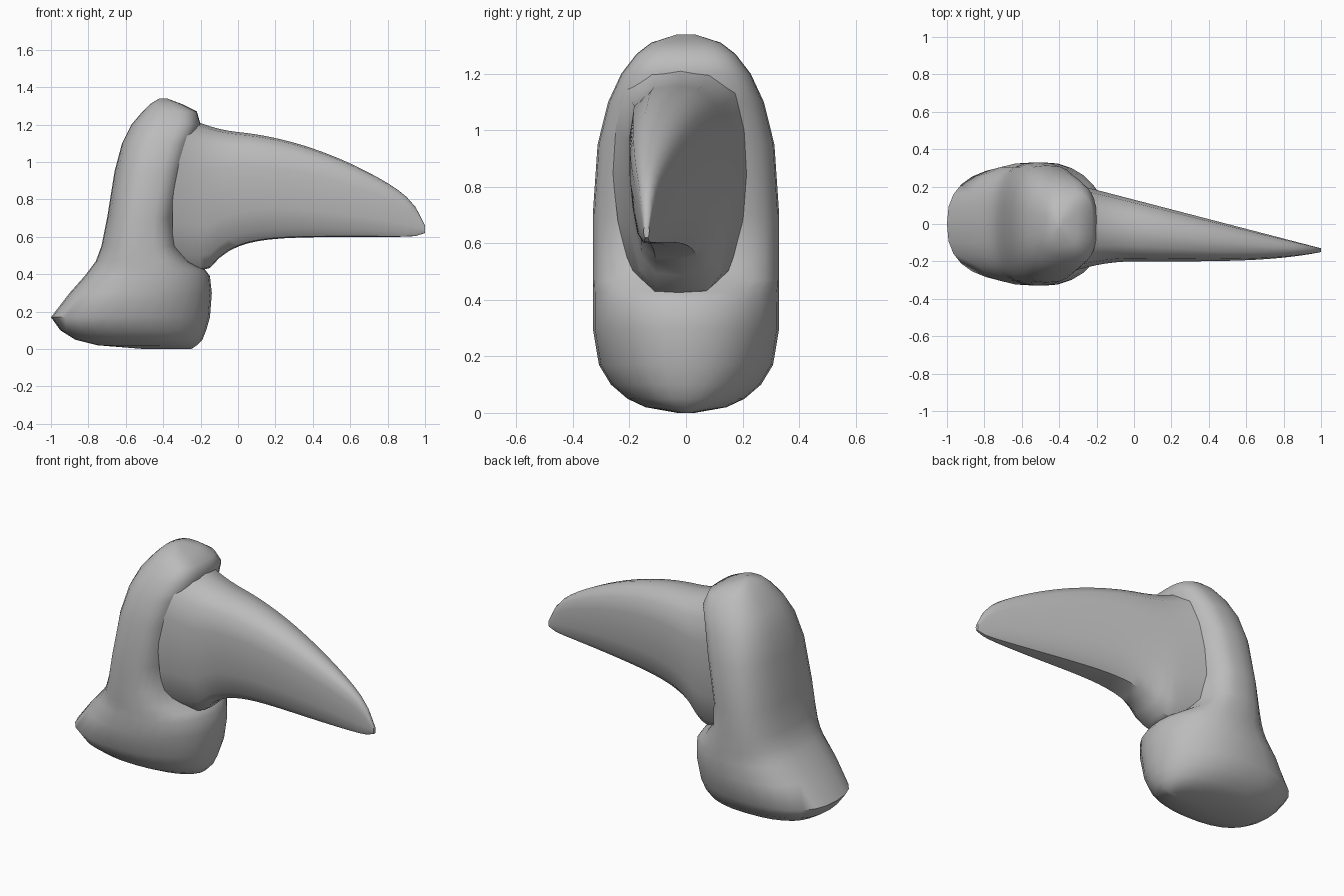
import bpy, bmesh, math

cube = bpy.data.objects.get("Cube")
if cube:
    bpy.data.objects.remove(cube, do_unlink=True)

grey = bpy.data.materials.new("plain grey")
grey.use_nodes = True
colour = (0.5, 0.5, 0.5, 1)
grey.diffuse_color = colour
grey.node_tree.nodes["Principled BSDF"].inputs["Base Color"].default_value = colour


def loft(name, rings, angle):
    """Skin a row of closed rings and cap both ends."""
    bm = bmesh.new()
    rows = [[bm.verts.new(point) for point in ring] for ring in rings]
    for lower, upper in zip(rows, rows[1:]):
        for i in range(len(lower)):
            bm.faces.new((lower[i - 1], lower[i], upper[i], upper[i - 1]))
    bm.faces.new(rows[0])
    bm.faces.new(rows[-1])
    bmesh.ops.recalc_face_normals(bm, faces=bm.faces)
    mesh = bpy.data.meshes.new(name)
    bm.to_mesh(mesh)
    bm.free()
    mesh.materials.append(grey)
    obj = bpy.data.objects.new(name, mesh)
    bpy.context.collection.objects.link(obj)
    bpy.ops.object.select_all(action="DESELECT")
    obj.select_set(True)
    bpy.context.view_layer.objects.active = obj
    bpy.ops.object.shade_smooth_by_angle(angle=math.radians(angle))


def base_half_width(z):
    """Straight sides with a rounded crown and a rounded sole."""
    reach = (z - 0.7) / 0.64 if z > 0.7 else max(0, (0.3 - z) / 0.3)
    power = 2.3
    return max(0.03, 0.33 * (1 - min(1, reach) ** power) ** (1 / power))


def base_ring(z, left, right, sides=28):
    """Horizontal slice: round foot, squarer where it holds the claw."""
    middle, radius = (left + right) / 2, (right - left) / 2
    half = base_half_width(z)
    claw_side = 0.95 if z < 0.45 else 0.67
    ring = []
    for i in range(sides):
        turn = math.tau * i / sides
        c, s = math.cos(turn), math.sin(turn)
        power = claw_side if c > 0 else 0.8
        ring.append((middle + radius * math.copysign(abs(c) ** power, c),
                     half * math.copysign(abs(s) ** power, s), z))
    return ring


# Knuckle base outline: height, heel edge, claw-side edge
outline = [
    (0, -0.5, -0.25), (0.02, -0.75, -0.22), (0.05, -0.87, -0.19),
    (0.1, -0.95, -0.17), (0.17, -1, -0.15), (0.3, -0.9, -0.14),
    (0.39, -0.82, -0.15), (0.43, -0.79, -0.18), (0.47, -0.76, -0.26),
    (0.55, -0.73, -0.32), (0.7, -0.7, -0.33), (0.95, -0.66, -0.28),
    (1.1, -0.62, -0.24), (1.2, -0.57, -0.2), (1.27, -0.51, -0.22),
    (1.31, -0.47, -0.3), (1.34, -0.42, -0.38),
]
loft("knuckle_base", [base_ring(*row) for row in outline], 60)

# Claw cross-section, one side from crown to belly, then mirrored
side = [(0.5, 0.98), (0.9, 0.88), (1, 0.7), (1, 0.5),
        (0.92, 0.3), (0.75, 0.1), (0.45, 0.01)]
section = [(0, 1)] + side + [(0, 0)] + [(-u, v) for u, v in reversed(side)]


def claw_ring(x):
    """Upright slice of the claw, which bends down and forward to its tip."""
    root, ahead = min(x, 0) ** 2, max(x, 0)
    crown = 1.16 - 0.1 * x - 0.3 * x * abs(x) - 0.1 * ahead ** 20 + 0.4 * root
    flare = math.exp(-max(0, x + 0.16) / 0.13)
    belly = 0.6 - 0.18 * flare + 0.02 * ahead ** 30
    front = -0.2 + 0.05 * x ** 4 - 0.5 * root
    back = 0.13 - 0.26 * x
    middle, half = (front + back) / 2, (back - front) / 2
    return [(x, middle + u * half, belly + v * (crown - belly))
            for u, v in section]


# Claw, rooted inside the knuckle base
stations = 27
loft("claw", [claw_ring(1 - i / 20) for i in range(stations + 1)], 40)
